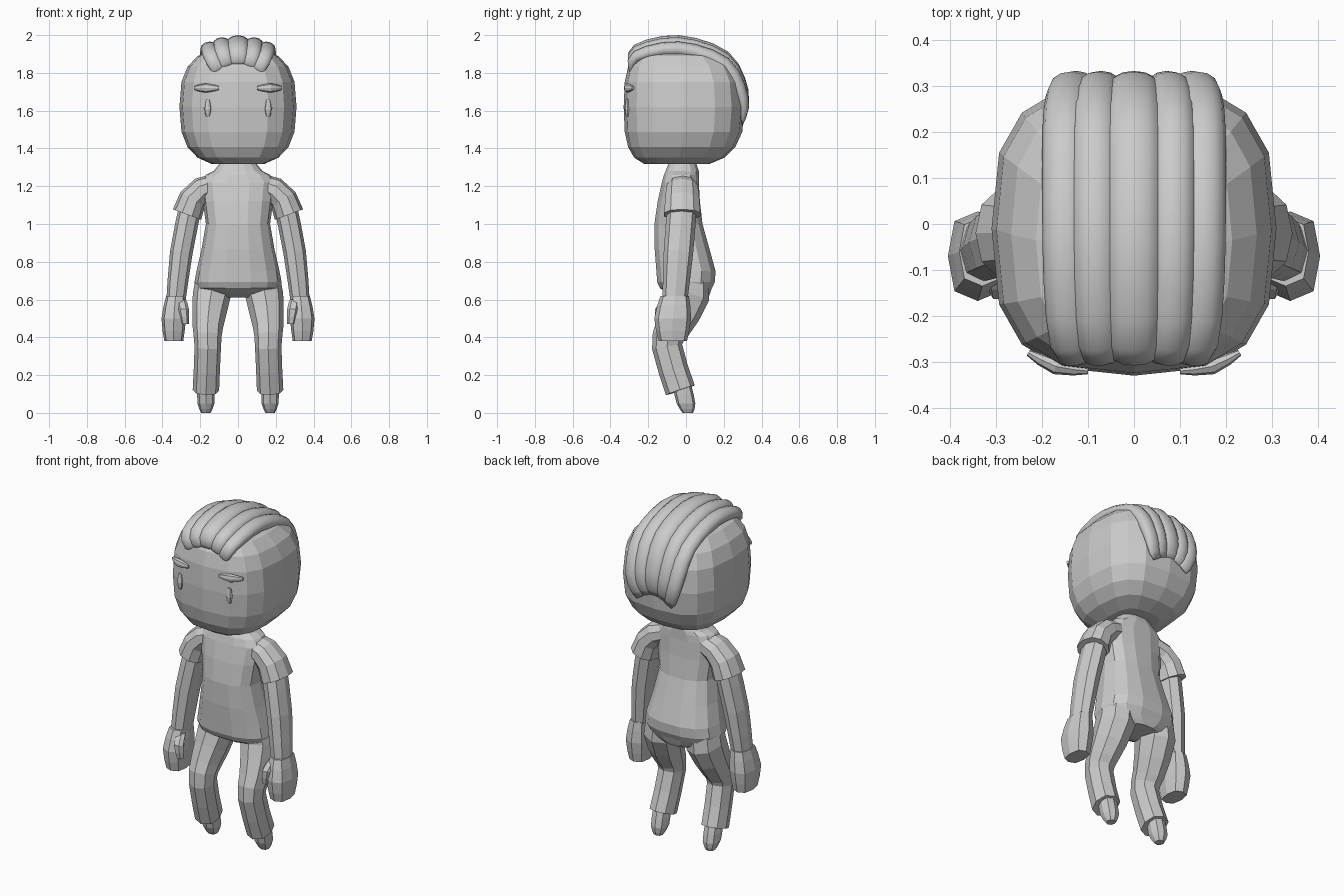
import bpy, bmesh, math
from mathutils import Vector

if "Cube" in bpy.data.objects:
    bpy.data.objects.remove(bpy.data.objects["Cube"], do_unlink=True)

grey = bpy.data.materials.new("plain_grey")
grey.use_nodes = True
grey.diffuse_color = (0.6, 0.6, 0.6, 1)
grey.node_tree.nodes["Principled BSDF"].inputs["Base Color"].default_value = grey.diffuse_color


def refine(keys, steps):
    """Insert evenly spaced in-between tuples along a smooth curve through the keys."""
    result = []
    last = len(keys) - 1
    for i in range(last):
        before, start, end, after = (keys[min(max(i + k, 0), last)] for k in (-1, 0, 1, 2))
        for step in range(steps):
            t = step / steps
            point = []
            for a, b, c, d in zip(before, start, end, after):
                leave, arrive = (c - a) / 2, (d - b) / 2
                bend = 3 * (c - b) - 2 * leave - arrive
                point.append(b + t * (leave + t * (bend + t * (2 * (b - c) + leave + arrive))))
            result.append(tuple(point))
    return result + [keys[-1]]


def section_axes(tangent):
    """Return the sideways and depth directions of a section across a path."""
    side = Vector((0, 0, 1)) if abs(tangent.x) > 0.8 else Vector((1, 0, 0))
    side = (side - tangent * side.dot(tangent)).normalized()
    return side, tangent.cross(side)


def rounded(value, power):
    """Push a sine or cosine outward so that a circle becomes a rounded square."""
    return math.copysign(abs(value) ** (2 / power), value)


def loft(name, rings, sides=8, power=2.2, tilt=False, mirror=False, smooth=False):
    """Skin a closed tube through rings of (x, y, z, half_width, half_depth)."""
    bm = bmesh.new()
    centres = [Vector(ring[:3]) for ring in rings]
    loops = []
    for i, (*_, width, depth) in enumerate(rings):
        side, back = Vector((1, 0, 0)), Vector((0, 1, 0))
        if tilt:
            ahead = centres[min(i + 1, len(rings) - 1)]
            side, back = section_axes((ahead - centres[max(i - 1, 0)]).normalized())
        loop = []
        for k in range(sides):
            angle = math.tau * k / sides
            offset = side * width * rounded(math.cos(angle), power)
            offset += back * depth * rounded(math.sin(angle), power)
            loop.append(bm.verts.new(centres[i] + offset))
        loops.append(loop)
    for lower, upper in zip(loops, loops[1:]):
        for k in range(sides):
            bm.faces.new((lower[k - 1], lower[k], upper[k], upper[k - 1]))
    bm.faces.new(loops[0])
    bm.faces.new(loops[-1])
    bmesh.ops.recalc_face_normals(bm, faces=bm.faces)
    mesh = bpy.data.meshes.new(name)
    bm.to_mesh(mesh)
    bm.free()
    mesh.materials.append(grey)
    obj = bpy.data.objects.new(name, mesh)
    bpy.context.collection.objects.link(obj)
    for face in mesh.polygons:
        face.use_smooth = smooth
    if mirror:
        modifier = obj.modifiers.new("Mirror", "MIRROR")
        modifier.use_mirror_merge = False


def pair(name, keys, ratio, steps=2, **options):
    """Loft a mirrored pair through (x, y, z, half_width); ratio gives the depth."""
    rings = [(x, y, z, width, width * ratio) for x, y, z, width in refine(keys, steps)]
    loft(name, rings, mirror=True, **options)


# Head: a rounded block, squarer at the face and rounder at the back
head = []
bands = 10
for i in range(1, bands):
    angle = math.pi * (i / bands - 0.5)
    reach = math.cos(angle)
    front, back = -0.33 * reach ** 0.35, 0.31 * reach ** 0.8
    height = 1.62 + 0.315 * rounded(math.sin(angle), 2.7)
    head.append((0, (front + back) / 2, height, 0.31 * reach ** 0.7, (back - front) / 2))
loft("head", head, sides=16, power=2.9)

# Face details
pair("eyes", [(.16, -.31, 1.57, .01), (.16, -.31, 1.61, .02), (.16, -.31, 1.66, .01)], 0.8)
pair("eyebrows", [(.1, -.32, 1.72, .01), (.17, -.31, 1.72, .025), (.23, -.28, 1.72, .01)],
     0.7, tilt=True)

# Swept-back hair strands that taper at both ends
sweep = refine([(-.29, 1.84), (-.26, 1.92), (-.04, 1.96), (.2, 1.88), (.3, 1.7), (.3, 1.57)], 3)


def strand(name, x, width, mirror):
    rings = []
    for i, (y, z) in enumerate(sweep):
        fullness = 1 - abs(2 * i / (len(sweep) - 1) - 1) ** 3
        spread = 0.6 + 0.4 * fullness
        thickness = 0.004 + 0.036 * fullness
        rings.append((x * spread, y, z - 1.5 * x * x, width * spread, thickness))
    loft(name, rings, sides=12, power=2, tilt=True, mirror=mirror, smooth=True)


strand("hair_centre", 0, 0.06, False)
strand("hair_middle", 0.085, 0.05, True)
strand("hair_outer", 0.15, 0.05, True)

# Neck and torso: y, height, half width, half depth
torso = [(-.02, 1.33, .09, .07), (-.02, 1.28, .13, .09), (-.03, 1.22, .2, .1),
         (-.04, 1, .17, .13), (0, .75, .22, .16), (0, .66, .22, .14), (.04, .61, .1, .08)]
loft("torso", [(0, *ring) for ring in refine(torso, 2)], sides=14, power=2.5)

# Sleeves, arms and hands
pair("sleeves", [(.11, -.02, 1.21, .06), (.19, -.02, 1.18, .07), (.24, -.02, 1.13, .075),
                 (.27, -.02, 1.05, .08)], 1.25, steps=1, sides=10, tilt=True)
pair("arms", [(.25, -.02, 1.1, .06), (.3, -.04, .85, .06), (.33, -.06, .58, .05)],
     1.3, tilt=True)
pair("hands", [(.33, -.06, .62, .05), (.34, -.07, .5, .065), (.34, -.07, .38, .05)],
     1.5, power=2.8)
pair("thumbs", [(.3, -.1, .6, .025), (.29, -.14, .55, .03), (.28, -.14, .47, .02)],
     0.9, sides=6)

# Bent legs and small feet
pair("legs", [(.12, 0, .76, .09), (.14, .01, .62, .1), (.16, -.07, .45, .08),
              (.16, -.1, .35, .07), (.17, -.03, .12, .07)], 1.15, tilt=True)
pair("feet", [(.17, -.02, .14, .045), (.17, 0, .05, .045), (.17, .01, 0, .025)],
     1.1, power=2.5)
